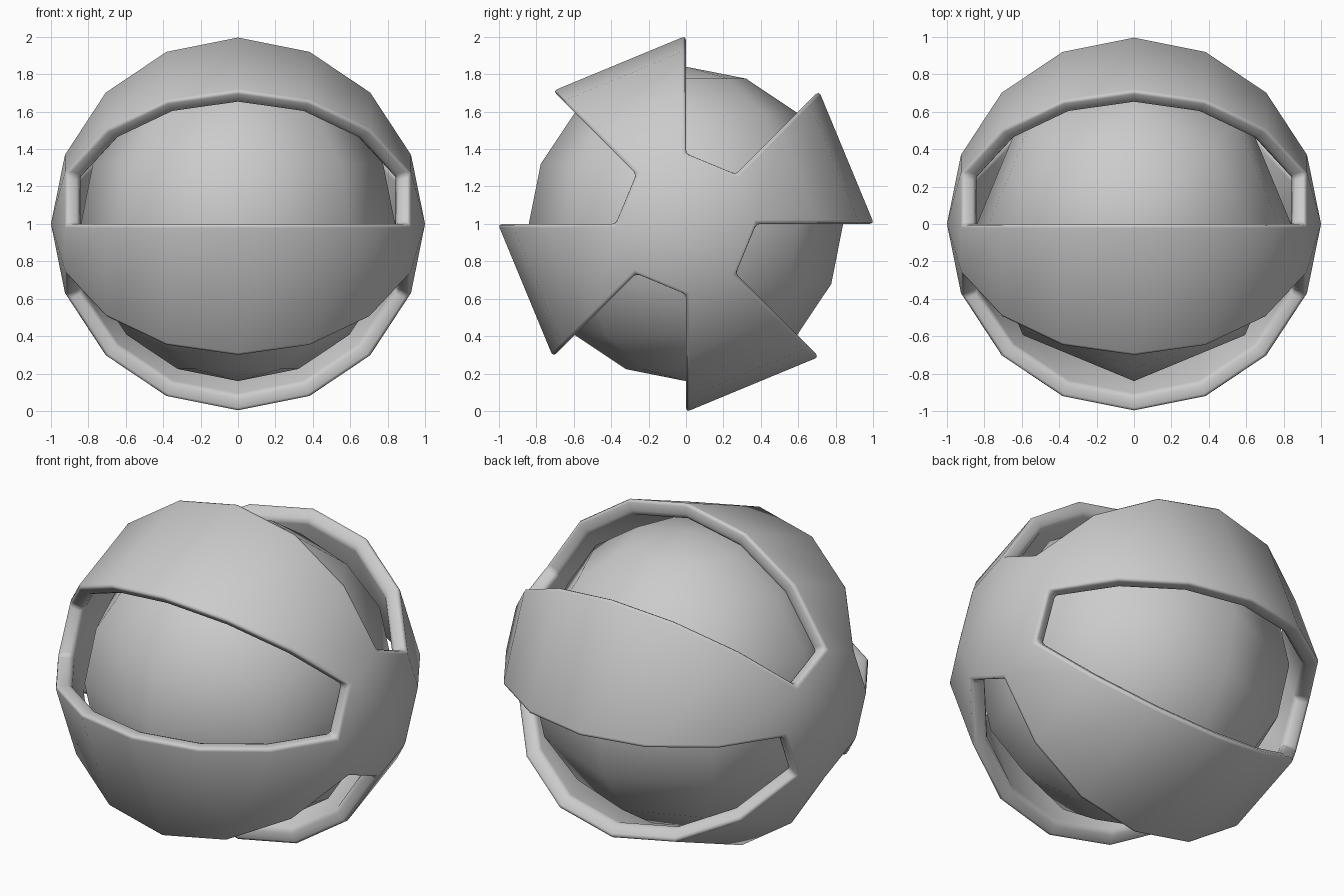
import bpy, bmesh, math
from mathutils import Matrix, Vector

if "Cube" in bpy.data.objects:
    bpy.data.objects.remove(bpy.data.objects["Cube"])

CENTRE = Vector((0, 0, 1))


def ball(bm, radius, matrix):
    bmesh.ops.create_uvsphere(bm, u_segments=8, v_segments=8, radius=radius, matrix=matrix)


def finish(bm, name):
    bmesh.ops.recalc_face_normals(bm, faces=bm.faces[:])
    for f in bm.faces:
        f.smooth = True
    mesh = bpy.data.meshes.new(name)
    bm.to_mesh(mesh)
    bm.free()
    obj = bpy.data.objects.new(name, mesh)
    obj.location = CENTRE
    bpy.context.collection.objects.link(obj)
    return obj


# Inner ball: 8 sides around z
bm = bmesh.new()
ball(bm, 0.84, Matrix.Identity(4))
finish(bm, "inner_ball")

# Outer cage: sphere with poles on x, every other sector opened between the caps
bm = bmesh.new()
ball(bm, 1.0, Matrix.Rotation(math.pi / 2, 4, 'Y'))
holes = []
for f in bm.faces:
    c = f.calc_center_median()
    sector = int((math.atan2(c.z, c.y) % math.tau) / (math.pi / 4))
    if abs(c.x) < 0.9 and sector % 2 == 1:
        holes.append(f)
bmesh.ops.delete(bm, geom=holes, context='FACES')

# Radial wall thickness
ext = bmesh.ops.extrude_face_region(bm, geom=bm.faces[:], use_keep_orig=True)
for v in ext["geom"]:
    if isinstance(v, bmesh.types.BMVert):
        v.co *= 0.91
cage = finish(bm, "outer_cage")

# Softened rims
bevel = cage.modifiers.new("rim_bevel", 'BEVEL')
bevel.width = 0.022
bevel.segments = 2
bevel.limit_method = 'ANGLE'
bevel.angle_limit = math.radians(50)
cage.scale = (1, 1.005, 1.005)
